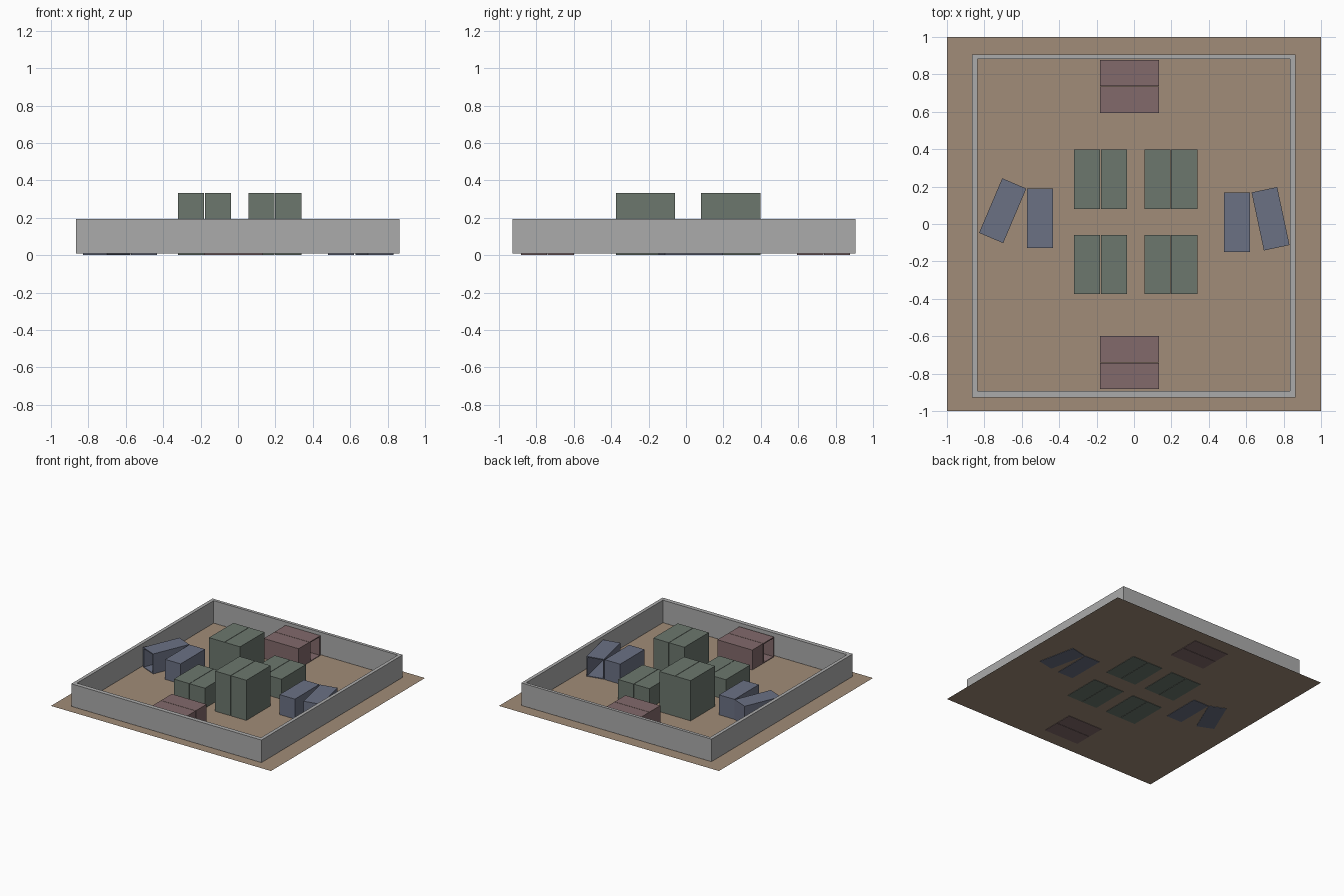
import bpy, bmesh
from math import radians
from mathutils import Vector

if "Cube" in bpy.data.objects:
    bpy.data.objects.remove(bpy.data.objects["Cube"])


def material(name, rgb):
    m = bpy.data.materials.new(name)
    m.diffuse_color = (*rgb, 1)
    m.use_nodes = True
    m.node_tree.nodes["Principled BSDF"].inputs["Base Color"].default_value = m.diffuse_color
    return m


SAND = material("sand", (0.356, 0.262, 0.188))
GREEN = material("green", (0.150, 0.185, 0.155))
BLUE = material("blue", (0.147, 0.165, 0.231))
RED = material("red", (0.225, 0.144, 0.148))
GREY = material("grey", (0.41, 0.41, 0.41))


def add_object(name, bm, mat):
    mesh = bpy.data.meshes.new(name)
    bm.to_mesh(mesh)
    bm.free()
    ob = bpy.data.objects.new(name, mesh)
    bpy.context.collection.objects.link(ob)
    mesh.materials.append(mat)
    return ob


def box(name, center, size, mat, angle=0, open_end=None):
    """Box standing on z = 0; open_end hollows it out from that side."""
    bm = bmesh.new()
    bmesh.ops.create_cube(bm, size=1)
    bmesh.ops.scale(bm, vec=size, verts=bm.verts)
    if open_end:
        d = Vector(open_end)
        end = [f for f in bm.faces if f.normal.dot(d) > 0.9]
        bmesh.ops.inset_region(bm, faces=end, thickness=0.012)
        ret = bmesh.ops.extrude_face_region(bm, geom=end)
        bmesh.ops.delete(bm, geom=end, context='FACES_ONLY')
        verts = [v for v in ret["geom"] if isinstance(v, bmesh.types.BMVert)]
        bmesh.ops.translate(bm, verts=verts, vec=-0.30 * d)
        bmesh.ops.recalc_face_normals(bm, faces=bm.faces)
    ob = add_object(name, bm, mat)
    ob.location = (*center, size[2] / 2)
    ob.rotation_euler.z = radians(angle)
    return ob


W, L, LOW, TALL = 0.140, 0.317, 0.167, 0.333
HALF_STEP = 0.0715      # half the spacing of paired boxes, leaves a thin seam

# ground sheet
bm = bmesh.new()
bmesh.ops.create_grid(bm, x_segments=1, y_segments=1, size=1)
add_object("ground_sheet", bm, SAND).location.z = 0.003

# perimeter wall: rectangular ring swept through outer and inner outlines
bm = bmesh.new()


def loop(x0, x1, y0, y1, z):
    return [bm.verts.new((x, y, z)) for x, y in
            ((x0, y0), (x1, y0), (x1, y1), (x0, y1))]


OUTER = (-0.866, 0.863, -0.928, 0.906)
INNER = (-0.838, 0.835, -0.893, 0.881)
loops = [loop(*OUTER, 0.008), loop(*OUTER, 0.193),
         loop(*INNER, 0.193), loop(*INNER, 0.008)]
for k in range(4):
    a, b = loops[k], loops[(k + 1) % 4]
    for i in range(4):
        j = (i + 1) % 4
        bm.faces.new((a[i], a[j], b[j], b[i]))
bmesh.ops.recalc_face_normals(bm, faces=bm.faces)
add_object("perimeter_wall", bm, GREY)

# four central green blocks, two boxes each; tall ones on one diagonal
for cx in (-0.179, 0.197):
    for cy in (-0.217, 0.239):
        height = TALL if cx * cy < 0 else LOW
        for s in (-1, 1):
            box("green_block", (cx + s * HALF_STEP, cy), (W, L, height), GREEN)

# red pairs at front and back, lying along x
for side, cy, s in (("back", 0.736, 1), ("front", -0.741, -1)):
    box(f"red_block_{side}_inner", (-0.024, cy - s * HALF_STEP), (L, W, LOW), RED)
    box(f"red_block_{side}_outer", (-0.024, cy + s * HALF_STEP), (L, W, LOW), RED,
        open_end=(s, 0, 0))

# blue pairs at left and right, outer ones turned askew
box("blue_block_left_inner", (-0.502, 0.030), (W, L, LOW), BLUE)
box("blue_block_left_outer", (-0.702, 0.071), (W, L, LOW), BLUE, -23, (0, -1, 0))
box("blue_block_right_inner", (0.551, 0.010), (W, L, LOW), BLUE)
box("blue_block_right_outer", (0.730, 0.028), (W, L, LOW), BLUE, 12, (0, 1, 0))
